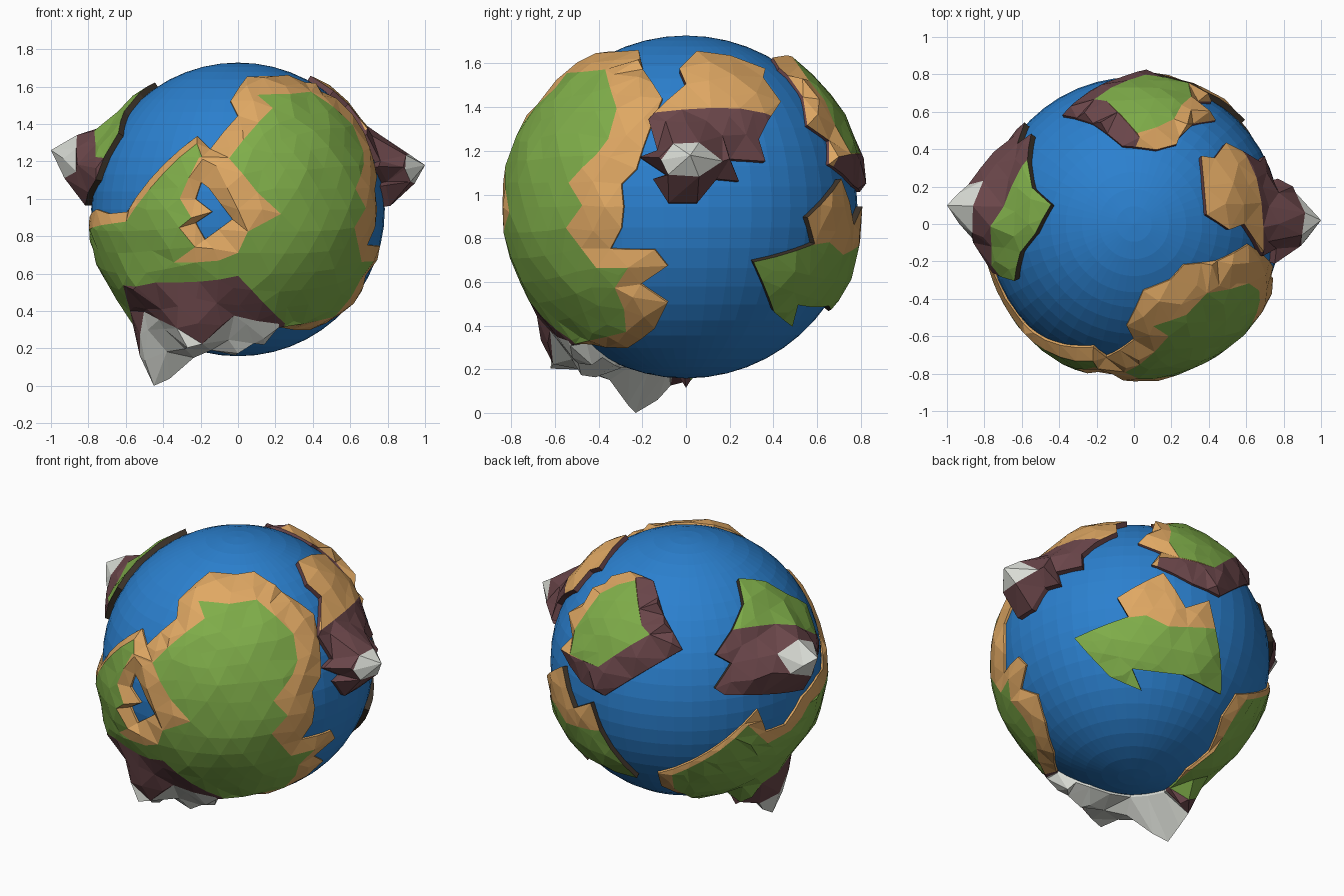
import bpy, bmesh, math, random
from mathutils import Vector
from mathutils.geometry import delaunay_2d_cdt

if "Cube" in bpy.data.objects:
    bpy.data.objects.remove(bpy.data.objects["Cube"])

random.seed(4)
CZ, R_SEA, R_LAND = 0.943, 0.785, 0.806
COLOURS = {"ocean": (.024, .216, .62), "grass": (.215, .425, .068), "sand": (.74, .39, .125),
           "rock": (.145, .061, .068), "snow": (.70, .72, .67), "cliff": (.05, .036, .025)}
NAMES = list(COLOURS)
MATS = []
for n, c in COLOURS.items():
    m = bpy.data.materials.new(n)
    m.diffuse_color = (*c, 1)
    m.use_nodes = True
    m.node_tree.nodes["Principled BSDF"].inputs["Base Color"].default_value = m.diffuse_color
    MATS.append(m)

# viewing directions used to place coastline points: azimuth, elevation
VIEWS = {"F": (0, 0), "R": (90, 0), "T": (0, 90), "U": (0, -90),
         "BL": (215, 25), "BR": (145, -25)}


def on(view, *c):
    """Project flat coordinates seen from a view onto the globe, as directions."""
    az, el = (math.radians(a) for a in VIEWS[view])
    h = Vector((math.sin(az), -math.cos(az), 0))
    right = Vector((math.cos(az), math.sin(az), 0))
    up = -h * math.sin(el) + Vector((0, 0, math.cos(el)))
    to = h * math.cos(el) + Vector((0, 0, math.sin(el)))
    out = []
    for u, v in zip(c[::2], c[1::2]):
        if el == 0:
            v -= CZ
        w = math.sqrt(max(0, R_LAND ** 2 - u * u - v * v))
        out.append((right * u + up * v + to * w).normalized())
    return out


def densify(pts, step=0.15):
    out = []
    for a, b in zip(pts, pts[1:] + pts[:1]):
        n = max(1, round(a.angle(b) / step))
        out += [a.lerp(b, i / n).normalized() for i in range(n)]
    return out


def inside(p, poly):
    r = False
    for a, b in zip(poly, poly[1:] + poly[:1]):
        if (a.y > p.y) != (b.y > p.y) and p.x < (b.x - a.x) * (p.y - a.y) / (b.y - a.y) + a.x:
            r = not r
    return r


def ico_dirs():
    bm = bmesh.new()
    bmesh.ops.create_icosphere(bm, subdivisions=4, radius=1)
    out = [v.co.normalized() for v in bm.verts]
    bm.free()
    return out


ICO = ico_dirs()


def finish(name, bm):
    me = bpy.data.meshes.new(name)
    bm.to_mesh(me)
    bm.free()
    for m in MATS:
        me.materials.append(m)
    ob = bpy.data.objects.new(name, me)
    ob.location.z = CZ
    bpy.context.collection.objects.link(ob)


def land(name, outline, base, zones, edge, top, wall, peaks=(), front_rise=0):
    """Faceted land patch: outline, coloured zones (None cuts a lake), cone peaks."""
    c = sum(outline, Vector()).normalized()
    ex = c.orthogonal().normalized()
    ey = c.cross(ex)

    def flat(d):
        a = c.angle(d)
        t = d - c * d.dot(c)
        t = t.normalized() * a if t.length > 1e-6 else t
        return Vector((t.dot(ex), t.dot(ey)))

    def unflat(p):
        a = p.length
        return c if a < 1e-6 else c * math.cos(a) + (ex * p.x + ey * p.y) / a * math.sin(a)

    polys = [[flat(d) for d in densify(p)] for p in [outline] + [z[1] for z in zones]]
    pts, edges = [], []
    for p in polys:
        k = len(pts)
        pts += p
        edges += [(k + i, k + (i + 1) % len(p)) for i in range(len(p))]
    tips = [(Vector(t).normalized(), Vector(t).length, w) for t, w in peaks]
    pts += [flat(t[0]) for t in tips]
    keep = [unflat(p) for p in pts]
    for d in ICO:
        if inside(flat(d), polys[0]) and all((d - k).length > 0.06 for k in keep):
            pts.append(flat(d))
    vs, _, fs, *_ = delaunay_2d_cdt(pts, edges, [], 0, 1e-4)

    bm = bmesh.new()
    bv = [bm.verts.new(unflat(Vector(v))) for v in vs]
    for f in fs:
        mid = sum((Vector(vs[i]) for i in f), Vector((0, 0))) / len(f)
        if not inside(mid, polys[0]):
            continue
        mat = base
        for (m, _), p in zip(zones, polys[1:]):
            if inside(mid, p):
                mat = m
        if mat:
            bm.faces.new([bv[i] for i in f]).material_index = NAMES.index(mat)
    bmesh.ops.delete(bm, geom=[v for v in bm.verts if not v.link_faces], context='VERTS')
    # relief: low coast, bumpy interior, linear cones toward each peak
    for v in bm.verts:
        d = v.co.normalized()
        r = edge
        if not v.is_boundary:
            r = top + front_rise * max(0, -d.y) + random.uniform(-.006, .006)
            r = max([r] + [r + (h - r) * max(0, 1 - t.angle(d, 0) / w) for t, h, w in tips])
        v.co = d * r
    # skirt down into the sea, in the wall colour or that of the land beside it
    rim = [e for e in bm.edges if e.is_boundary]
    new = bmesh.ops.extrude_edge_only(bm, edges=rim)["geom"]
    skirt = {g for g in new if isinstance(g, bmesh.types.BMFace)}
    for g in new:
        if isinstance(g, bmesh.types.BMVert):
            g.co = g.co.normalized() * 0.765
    for e in rim:
        near = [f for f in e.link_faces if f not in skirt]
        for f in e.link_faces:
            if f in skirt:
                f.material_index = NAMES.index(wall) if wall else near[0].material_index
    bmesh.ops.recalc_face_normals(bm, faces=bm.faces[:])
    bm.faces.ensure_lookup_table()
    bm.normal_update()
    f = bm.faces[0]
    if f.normal.dot(f.calc_center_median()) < 0:
        bmesh.ops.reverse_faces(bm, faces=bm.faces[:])
    finish(name, bm)


# ocean
bm = bmesh.new()
bmesh.ops.create_uvsphere(bm, u_segments=48, v_segments=26, radius=R_SEA)
finish("ocean", bm)

# main continent with a lake and southern mountains
coast = (on("F", -.70, .92, -.60, .93, -.22, 1.34, -.15, 1.27, 0, 1.45, -.04, 1.53, .01, 1.61)
         + on("T", .05, -.36, .2, -.3, .27, -.22, .45, -.2, .62, -.11)
         + on("R", -.17, 1.3, -.23, 1.12, -.30, 1.05, -.29, .945, -.30, .845, -.35, .75, -.145, .745,
              -.085, .67, -.21, .585, -.085, .50, -.145, .38, -.27, .29)
         + on("U", .2, .46, .06, .33, -.19, .26, -.3, .08, -.23, -.2, -.28, -.35)
         + on("BR", .49, -.355, .57, -.22) + on("BL", .42, -.29, .47, -.42, .58, -.38, .68, -.22, .77, -.1))
grass = (on("F", -.72, .86, -.58, .88, -.21, 1.28, -.18, 1.2, -.05, 1.2, .18, 1.47, .10, 1.54)
         + on("T", .27, -.47, .38, -.36, .6, -.31)
         + on("R", -.35, 1.25, -.4, 1.18, -.52, 1.05, -.46, .95, -.53, .85, -.4, .67, -.26, .67,
              -.32, .58, -.28, .48, -.27, .38, -.43, .35)
         + on("U", .2, .5, .06, .3, -.19, .22, -.26, .05)
         + on("BR", .33, -.65, .45, -.54, .54, -.37, .62, -.24)
         + on("BL", .36, -.38, .47, -.48, .61, -.41, .71, -.25))
lake_beach = on("F", -.2, 1.21, -.05, 1.21, .1, 1.03, .22, .92, .05, .83, 0, .72, -.1, .68,
                -.33, .67, -.22, .75, -.3, .85, -.24, .9, -.3, 1.0)
lake = on("F", -.20, 1.09, -.16, 1.06, -.03, .89, -.18, .78, -.23, .87, -.14, .93, -.23, 1.0)
rock = (on("F", -.58, .56, -.42, .57, -.2, .57, 0, .6, .07, .53, .24, .36)
        + on("U", .22, .44, .06, .28, -.19, .20, -.25, .02, -.36, -.02, -.5, .02))
snow = (on("F", -.49, .41, -.28, .40, -.16, .34, -.02, .40, .21, .36)
        + on("U", .2, .42, .06, .27, -.19, .19, -.25, .05, -.40, .06))
land("main_continent", coast, "sand",
     [("grass", grass), ("sand", lake_beach), (None, lake), ("rock", rock), ("snow", snow)],
     .797, .808, None,
     [((-.45, -.23, -.943), .34), ((-.27, -.62, -.74), .3), ((0, -.48, -.77), .25),
      ((.14, -.52, -.69), .2), ((-.56, -.52, -.43), .25)], front_rise=.036)

# eastern island with a snowy peak
land("east_island",
     on("R", -.17, 1.34, 0, 1.5, -.03, 1.57, .05, 1.65, .2, 1.63, .36, 1.57, .35, 1.53, .43, 1.42,
        .37, 1.33, .33, 1.25, .36, 1.15, .2, 1.16, .24, 1.06, .14, 1.07, .05, .96, -.08, .96,
        -.15, 1.07, -.09, 1.09, -.21, 1.17, -.13, 1.2),
     "sand",
     [("rock", on("R", -.25, 1.34, .45, 1.34, .45, .9, -.25, .9)),
      ("snow", on("R", -.10, 1.13, -.05, 1.19, .05, 1.19, .15, 1.13, .05, 1.06, -.07, 1.07))],
     .815, .828, "rock",
     [((1.0, .02, .237), .28), ((.85, .2, .22), .2), ((.86, -.12, .22), .2)])

# western island with a snowy peak
land("west_island",
     on("BL", .30, .465, .33, .32, .27, .18, .17, .03, .26, -.02, .165, -.165, .22, -.2, .67, -.17)
     + on("F", -.75, 1.1) + on("T", -.63, -.3, -.6, -.15, -.52, -.05),
     "rock",
     [("grass", on("BL", .2, .16, .5, .2, .72, .14, .76, .25, .55, .55, .25, .52)),
      ("snow", on("BL", .47, .03, .55, .10, .64, .09, .68, 0, .62, -.08, .52, -.07))],
     .818, .826, "cliff",
     [((-1.0, .1, .317), .28), ((-.82, .30, .25), .26), ((-.86, -.10, .24), .22)])

# northern island at the back
land("north_island",
     on("BL", -.19, .46, -.13, .26, -.02, .06, -.475, -.21, -.61, -.13)
     + on("R", .66, 1.14, .66, 1.25, .56, 1.32, .54, 1.45, .47, 1.55) + on("T", .23, .43, .12, .40),
     "sand",
     [("rock", on("BL", -.19, .52, -.28, .46, -.245, .19, -.2, .14, -.49, -.04, -.70, .06,
                  -.74, -.1, -.475, -.28, .05, .06, -.08, .26)),
      ("grass", on("BL", -.28, .44, -.245, .19, -.2, .14, -.49, -.04, -.64, .03, -.62, .17,
                   -.55, .27, -.48, .37, -.38, .42))],
     .80, .84, "rock")

# southern island at the back
land("south_island",
     on("BR", -.165, .29, .10, .45, .23, .25, .37, .305, .41, .14, .46, -.23, .23, -.14,
        -.07, -.12, -.01, -.24, -.19, -.17, -.40, .05, -.10, .18),
     "grass",
     [("sand", on("BR", -.13, .17, .0, .19, .13, .13, .45, .14, .45, .4, .1, .5, -.22, .33))],
     .815, .822, "cliff")
